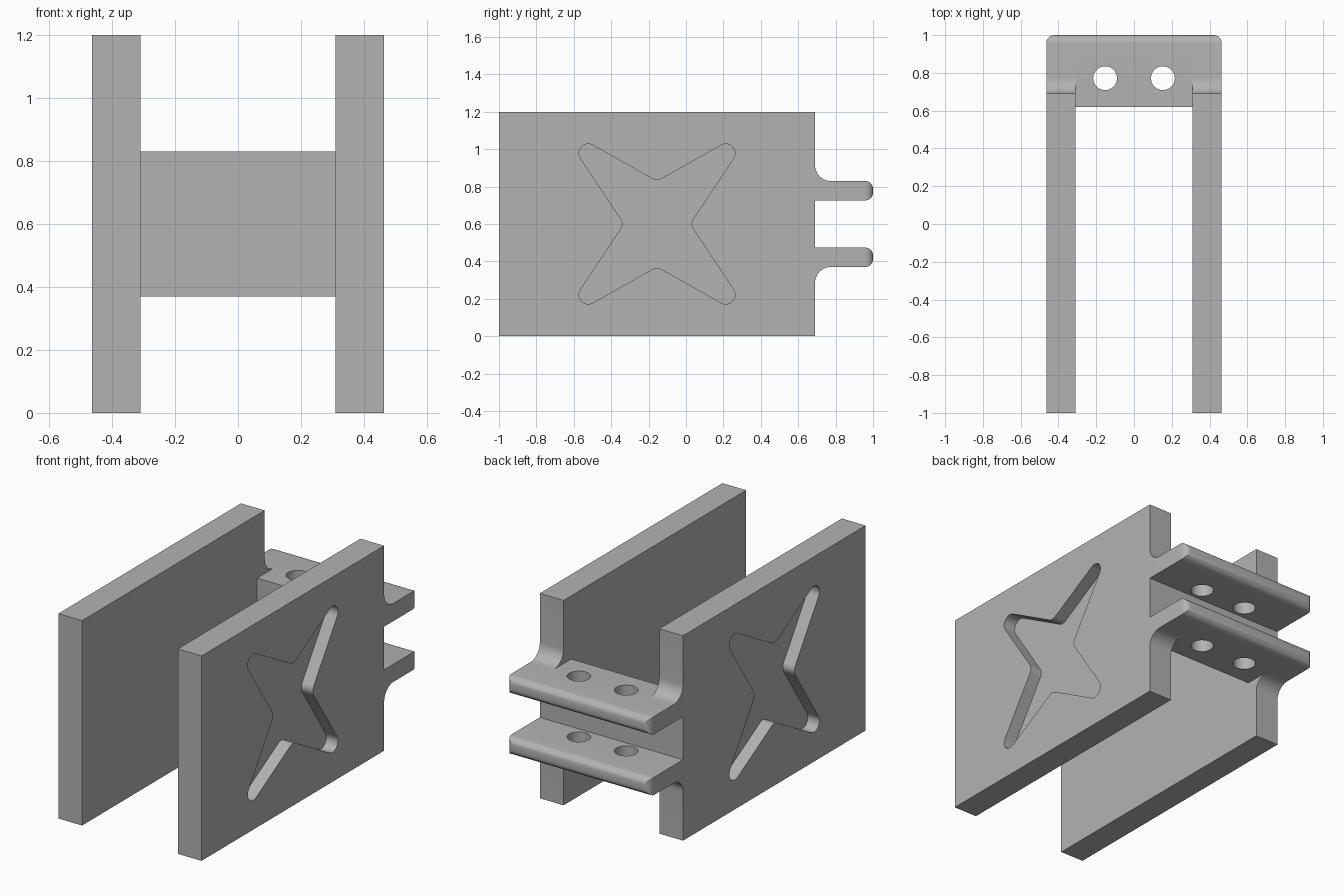
import bpy, bmesh, math
from mathutils import Vector, Matrix

if "Cube" in bpy.data.objects:
    bpy.data.objects.remove(bpy.data.objects["Cube"])

grey = bpy.data.materials.new("plain_grey")
grey.use_nodes = True
colour = (0.448, 0.448, 0.448, 1)
grey.diffuse_color = colour
grey.node_tree.nodes["Principled BSDF"].inputs["Base Color"].default_value = colour

# Main dimensions
IN, OUT = 0.31, 0.464            # inner and outer faces of the side plates
FRONT, BACK, TOP = -1.0, 0.69, 1.2
MID = TOP / 2
LOW, HIGH = 0.37, 0.83           # outer faces of the two flanges
THICK = 0.104                    # flange thickness
FILLET = 0.085
RECESS = 0.075                   # depth of the star pocket


def finish(name, bm):
    bmesh.ops.recalc_face_normals(bm, faces=bm.faces)
    mesh = bpy.data.meshes.new(name)
    bm.to_mesh(mesh)
    bm.free()
    ob = bpy.data.objects.new(name, mesh)
    bpy.context.collection.objects.link(ob)
    mesh.materials.append(grey)
    return ob


def prism(name, outline, x0, x1):
    """Extrude a (y, z) outline along x."""
    bm = bmesh.new()
    face = bm.faces.new([bm.verts.new((x0, y, z)) for y, z in outline])
    grown = bmesh.ops.extrude_face_region(bm, geom=[face])["geom"]
    verts = [v for v in grown if isinstance(v, bmesh.types.BMVert)]
    bmesh.ops.translate(bm, verts=verts, vec=(x1 - x0, 0, 0))
    return finish(name, bm)


def box_mesh(lo, hi):
    lo, hi = Vector(lo), Vector(hi)
    bm = bmesh.new()
    place = Matrix.Translation((lo + hi) / 2) @ Matrix.Diagonal((*(hi - lo), 1))
    bmesh.ops.create_cube(bm, size=1, matrix=place)
    return bm


def arc(cy, cz, r, a0, a1, n=10):
    angles = [math.radians(a0 + (a1 - a0) * i / n) for i in range(n + 1)]
    return [(cy + r * math.cos(a), cz + r * math.sin(a)) for a in angles]


def round_corners(points, r, n=8):
    """Replace every corner of a closed outline by a tangent arc."""
    result = []
    pts = [Vector(p) for p in points]
    for i, p in enumerate(pts):
        a = (pts[i - 1] - p).normalized()
        b = (pts[(i + 1) % len(pts)] - p).normalized()
        half = a.angle(b) / 2
        centre = p + (a + b).normalized() * r / math.sin(half)
        start = p + a * r / math.tan(half) - centre
        end = p + b * r / math.tan(half) - centre
        sweep = math.pi - 2 * half
        for k in range(n + 1):
            t = k / n
            d = (start * math.sin((1 - t) * sweep) + end * math.sin(t * sweep)) / math.sin(sweep)
            result.append(tuple(centre + d))
    return result


def cut(ob, cutter):
    cutter.hide_render = True
    mod = ob.modifiers.new("cut", 'BOOLEAN')
    mod.operation, mod.solver, mod.object = 'DIFFERENCE', 'EXACT', cutter
    select(ob)
    bpy.ops.object.modifier_apply(modifier=mod.name)
    bpy.data.objects.remove(cutter)


def select(ob):
    bpy.ops.object.select_all(action='DESELECT')
    ob.select_set(True)
    bpy.context.view_layer.objects.active = ob


def smooth(ob):
    select(ob)
    bpy.ops.object.shade_smooth_by_angle(angle=math.radians(30))


# Side plate outline with the concave fillets that run into the flanges
plate = [(FRONT, 0), (BACK, 0)]
plate += arc(BACK + FILLET, LOW - FILLET, FILLET, 180, 90)
plate += [(BACK, LOW), (BACK, HIGH)]
plate += arc(BACK + FILLET, HIGH + FILLET, FILLET, 270, 180)
plate += [(BACK, TOP), (FRONT, TOP)]

# Four-pointed star with rounded points
tip, side, rise = 0.525, 0.175, 0.228
star = [(side, 0), (tip, tip), (0, rise), (-tip, tip),
        (-side, 0), (-tip, -tip), (0, -rise), (tip, -tip)]
star = [(y + (FRONT + BACK) / 2, z + MID) for y, z in round_corners(star, 0.05)]

for label, s in (("left", 1), ("right", -1)):
    ob = prism(label + "_side_plate", plate, s * IN, s * OUT)
    cut(ob, prism("star_cutter", star, s * (OUT - RECESS), s * (OUT + 0.05)))
    smooth(ob)

# Cross web joining the plates
finish("cross_web", box_mesh((-IN, 0.62, LOW), (IN, BACK, HIGH)))

# Two flanges with rounded rear edges and a pair of bolt holes
for label, z in (("lower", LOW), ("upper", HIGH - THICK)):
    bm = box_mesh((-OUT, BACK, z), (OUT, 1, z + THICK))
    rear = [e for e in bm.edges if all(v.co.y > 0.99 for v in e.verts)]
    bmesh.ops.bevel(bm, geom=rear, offset=0.042, segments=6, profile=0.5, affect='EDGES')
    ob = finish(label + "_flange", bm)
    for x in (-0.153, 0.153):
        bm = bmesh.new()
        bmesh.ops.create_cone(bm, cap_ends=True, segments=48, radius1=0.063, radius2=0.063,
                              depth=0.4, matrix=Matrix.Translation((x, 0.772, z + THICK / 2)))
        cut(ob, finish("hole_cutter", bm))
    smooth(ob)
